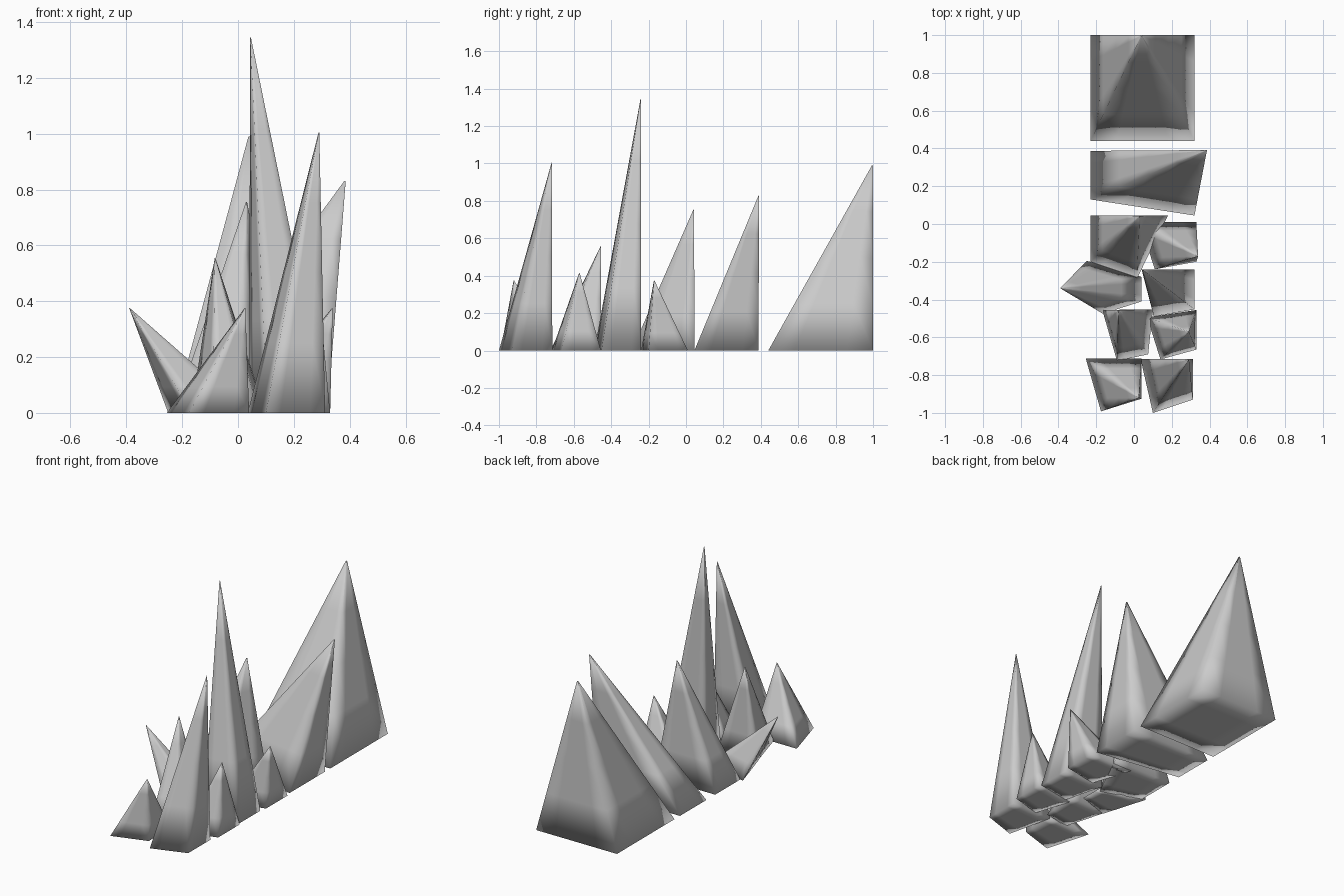
import bpy

if "Cube" in bpy.data.objects:
    bpy.data.objects.remove(bpy.data.objects["Cube"])

TIP = 0.01  # the tip is a tiny copy of the base


def spike(name, base, apex):
    """Leaning four-sided spike: base quad on the ground, tapered to its apex."""
    cx = sum(p[0] for p in base) / 4
    cy = sum(p[1] for p in base) / 4
    ax, ay, az = apex
    verts = [(x, y, 0) for x, y in base]
    verts += [(ax + (x - cx) * TIP, ay + (y - cy) * TIP, az) for x, y in base]
    # base corners run clockwise seen from above
    faces = [(0, 1, 2, 3), (7, 6, 5, 4)]
    faces += [(i, i + 4, (i + 1) % 4 + 4, (i + 1) % 4) for i in range(4)]
    mesh = bpy.data.meshes.new(name)
    mesh.from_pydata(verts, [], faces)
    mesh.shade_smooth()
    obj = bpy.data.objects.new(name, mesh)
    bpy.context.collection.objects.link(obj)
    # flat subdivision keeps the shape but confines smooth shading to the edges
    sub = obj.modifiers.new("Subdivide", 'SUBSURF')
    sub.subdivision_type = 'SIMPLE'
    sub.levels = sub.render_levels = 2
    return obj


# Base corners: back left, back right, front right, front left; then the apex
spikes = {
    # two wide rocks at the back
    "back_spike": ([(-.23, 1), (.32, 1), (.32, .44), (-.23, .44)], (.04, .997, .99)),
    "wide_spike": ([(-.23, .387), (.32, .387), (.32, .045), (-.23, .13)], (.383, .39, .83)),
    # pairs of crystals toward the front
    "left_spike_1": ([(-.23, .045), (.18, .045), (.015, -.29), (-.23, -.2)], (.03, .042, .755)),
    "right_spike_1": ([(.03, .01), (.33, .01), (.33, -.2), (.11, -.24)], (.338, -.17, .375)),
    "left_spike_2": ([(-.25, -.195), (.04, -.28), (.04, -.41), (-.165, -.475)], (-.388, -.34, .375)),
    "tall_spike": ([(.04, -.24), (.32, -.24), (.32, -.452), (.105, -.49)], (.045, -.242, 1.345)),
    "left_spike_3": ([(-.168, -.455), (.1, -.452), (.075, -.69), (-.09, -.725)], (-.082, -.457, .555)),
    "right_spike_3": ([(.07, -.495), (.33, -.455), (.33, -.665), (.14, -.717)], (.29, -.57, .415)),
    "left_spike_4": ([(-.255, -.713), (.04, -.713), (.04, -.925), (-.175, -.992)], (.025, -.92, .375)),
    "right_spike_4": ([(.035, -.715), (.312, -.715), (.312, -.93), (.1, -1)], (.29, -.717, 1.005)),
}
for name, (base, apex) in spikes.items():
    spike(name, base, apex)
